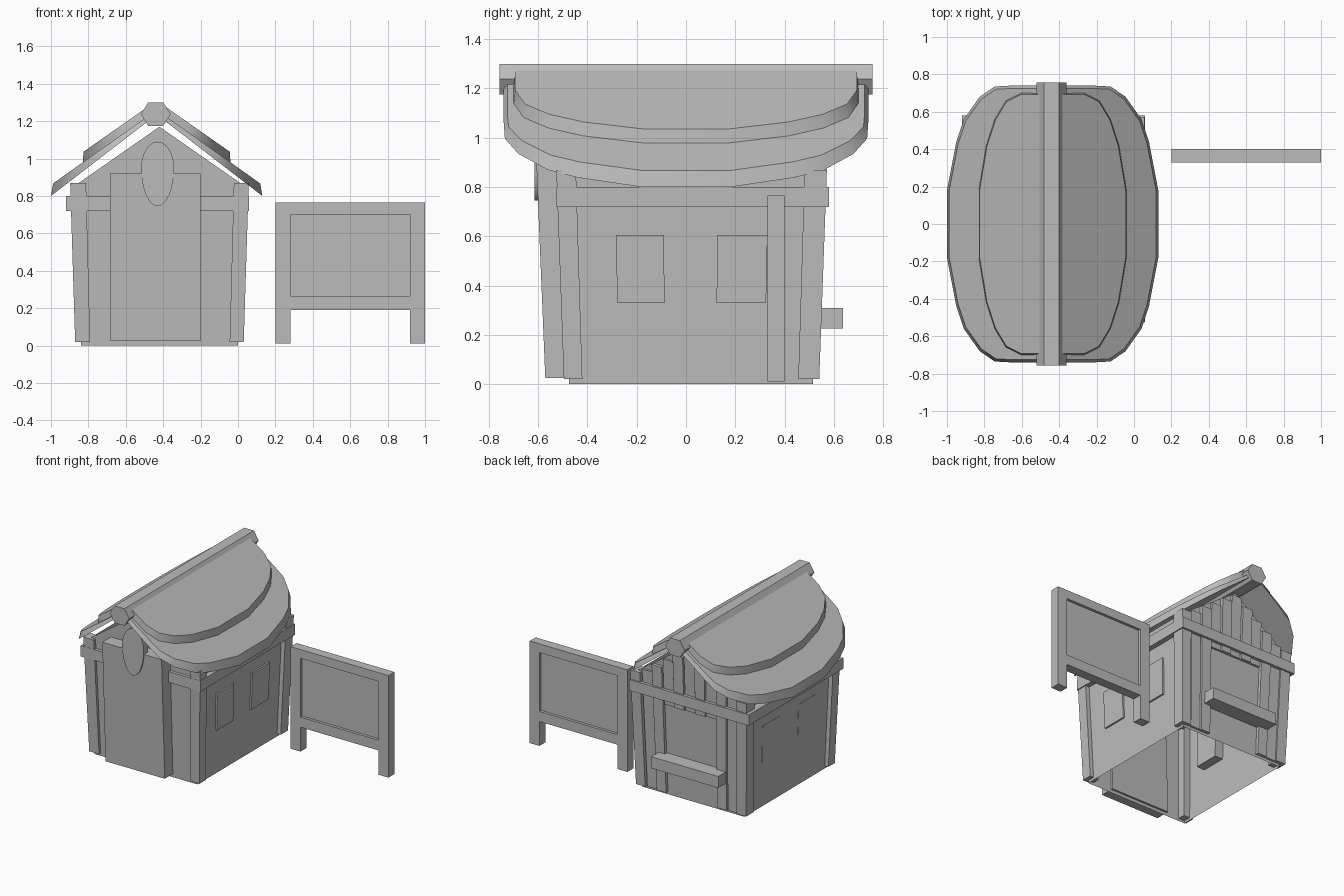
import bpy, bmesh, math
from mathutils import Vector

if "Cube" in bpy.data.objects:
    bpy.data.objects.remove(bpy.data.objects["Cube"])

GREY = (0.5, 0.5, 0.5, 1)
mat = bpy.data.materials.new("plain grey")
mat.use_nodes = True
mat.diffuse_color = GREY
mat.node_tree.nodes["Principled BSDF"].inputs["Base Color"].default_value = GREY

CX, CY, FLARE = -0.42, 0.02, 0.07   # hut centre and outward lean of its walls
RX = -0.435                         # ridge line


def finish(name, bm, smooth=False):
    bmesh.ops.recalc_face_normals(bm, faces=bm.faces)
    me = bpy.data.meshes.new(name)
    bm.to_mesh(me)
    bm.free()
    me.materials.append(mat)
    ob = bpy.data.objects.new(name, me)
    bpy.context.collection.objects.link(ob)
    if smooth:
        bpy.context.view_layer.objects.active = ob
        ob.select_set(True)
        bpy.ops.object.shade_smooth_by_angle(angle=math.radians(32))
        ob.select_set(False)
    return ob


def lean(bm, fx=FLARE, fy=FLARE):
    for v in bm.verts:
        v.co.x += (v.co.x - CX) * fx * v.co.z
        v.co.y += (v.co.y - CY) * fy * v.co.z


def add_box(bm, x, y, z):
    verts = bmesh.ops.create_cube(bm, size=1)["verts"]
    for v in verts:
        v.co = Vector([(a + b) / 2 + c * (b - a) for (a, b), c in zip((x, y, z), v.co)])


def box(name, x, y, z, fx=0, fy=0):
    bm = bmesh.new()
    add_box(bm, x, y, z)
    lean(bm, fx, fy)
    return finish(name, bm)


# Hut walls: open-bottomed shell with pointed gables
bm = bmesh.new()
profile = [(-0.84, 0), (-0.84, 0.86), (CX, 1.17), (0, 0.86), (0, 0)]
ends = [[bm.verts.new((x, y, z)) for x, z in profile] for y in (-0.475, 0.515)]
for end in ends:
    bm.faces.new(end)
for i in (0, 3):
    bm.faces.new((ends[0][i], ends[0][i + 1], ends[1][i + 1], ends[1][i]))
lean(bm)
finish("hut_walls", bm)

# Corner posts
for xn, x in (("left", (-0.045, 0.03)), ("right", (-0.87, -0.79))):
    for yn, y in (("front", (-0.495, -0.42)), ("back", (0.455, 0.54))):
        box(f"{yn}_{xn}_post", x, y, (0.02, 0.87), FLARE, FLARE)

# Band of beams around the hut
for name, x, y in (("front", (-0.92, 0.06), (-0.525, -0.47)),
                   ("back", (-0.92, 0.06), (0.52, 0.58)),
                   ("right", (-0.92, -0.85), (-0.47, 0.52)),
                   ("left", (0.0, 0.06), (-0.47, 0.52))):
    box(name + "_beam", x, y, (0.72, 0.80))

# Door slab
box("door", (-0.685, -0.2), (-0.57, -0.46), (0.025, 0.92), 0, FLARE)

# Egg-shaped plaque above the door
bm = bmesh.new()
egg = []
for i in range(24):
    a = math.tau * i / 24
    s = math.sin(a)
    egg.append(bm.verts.new((-0.43 + 0.088 * math.cos(a), -0.615,
                             0.95 + s * (0.14 if s > 0 else 0.205))))
face = bm.faces.new(egg)
new = bmesh.ops.extrude_face_region(bm, geom=[face])["geom"]
bmesh.ops.translate(bm, vec=(0, 0.05, 0), verts=[v for v in new if isinstance(v, bmesh.types.BMVert)])
finish("egg_plaque", bm, True)

# Side windows
for name, x in (("left", (-0.05, 0.012)), ("right", (-0.842, -0.775))):
    for yn, y in (("front", (-0.272, -0.085)), ("back", (0.122, 0.318))):
        box(f"{name}_{yn}_window", x, y, (0.33, 0.605), FLARE, FLARE)

# Back planks: full height beside the hatch, short above it
bm = bmesh.new()
count = 9
width = 0.74 / count
for i in range(count):
    x0 = -0.79 + i * width
    reach = max(abs(x0 - CX), abs(x0 + width - CX))
    low = 0.02 if i in (0, 1, count - 2, count - 1) else 0.68
    out = 0.53 + 0.008 * (i % 2)
    add_box(bm, (x0, x0 + width - 0.006), (0.50, out), (low, 1.17 - 0.74 * reach))
lean(bm)
finish("back_planks", bm)

# Hatch shelf
box("hatch_shelf", (-0.71, -0.16), (0.515, 0.637), (0.225, 0.31))

# Roof: two curved layers on each slope, given as (distance from ridge, y)
LOWER = [(0.03, 0.74), (0.22, 0.74), (0.31, 0.735), (0.39, 0.68), (0.475, 0.56),
         (0.515, 0.44), (0.565, 0.18)]
UPPER = [(0.03, 0.70), (0.17, 0.70), (0.25, 0.66), (0.31, 0.56), (0.355, 0.42),
         (0.395, 0.18)]


def roof_layer(name, half, side, top, bottom, inset):
    outline = half + [(d, -y) for d, y in reversed(half)]
    bm = bmesh.new()
    rings = []
    for (z, slope), k in ((bottom, 1), (top, 1 - inset)):
        rings.append([bm.verts.new((RX + side * d * k, y * k, z - slope * d * k))
                      for d, y in outline])
    for ring in rings:
        bm.faces.new(ring)
    n = len(outline)
    for i in range(n):
        j = (i + 1) % n
        bm.faces.new((rings[0][i], rings[0][j], rings[1][j], rings[1][i]))
    finish(name, bm, True)


for name, side in (("left", 1), ("right", -1)):
    roof_layer(name + "_lower_roof", LOWER, side, (1.26, 0.71), (1.235, 0.77), 0.02)
    roof_layer(name + "_upper_roof", UPPER, side, (1.31, 0.70), (1.25, 0.69), 0.01)

# Hexagonal ridge pole
bm = bmesh.new()
bmesh.ops.create_cone(bm, cap_ends=True, segments=6, radius1=0.08, radius2=0.08, depth=1.515)
for v in bm.verts:
    x, y, z = v.co
    v.co = (RX - 0.005 + y, z, 1.2375 + x * 0.9)
if max(v.co.x for v in bm.verts) < RX + 0.07:   # flat side up
    for v in bm.verts:
        dx, dz = v.co.x - RX + 0.005, v.co.z - 1.2375
        v.co.x, v.co.z = RX - 0.005 + dz / 0.9, 1.2375 + dx * 0.9
finish("ridge_pole", bm)

# Notice board: legs, rails and a recessed panel
depth = (0.33, 0.40)
bm = bmesh.new()
for x in ((0.2, 0.28), (0.92, 1.0)):
    add_box(bm, x, depth, (0.01, 0.765))
for z in ((0.19, 0.265), (0.70, 0.765)):
    add_box(bm, (0.28, 0.92), depth, z)
finish("board_frame", bm)
box("board_panel", (0.28, 0.92), (0.35, 0.38), (0.265, 0.70))
